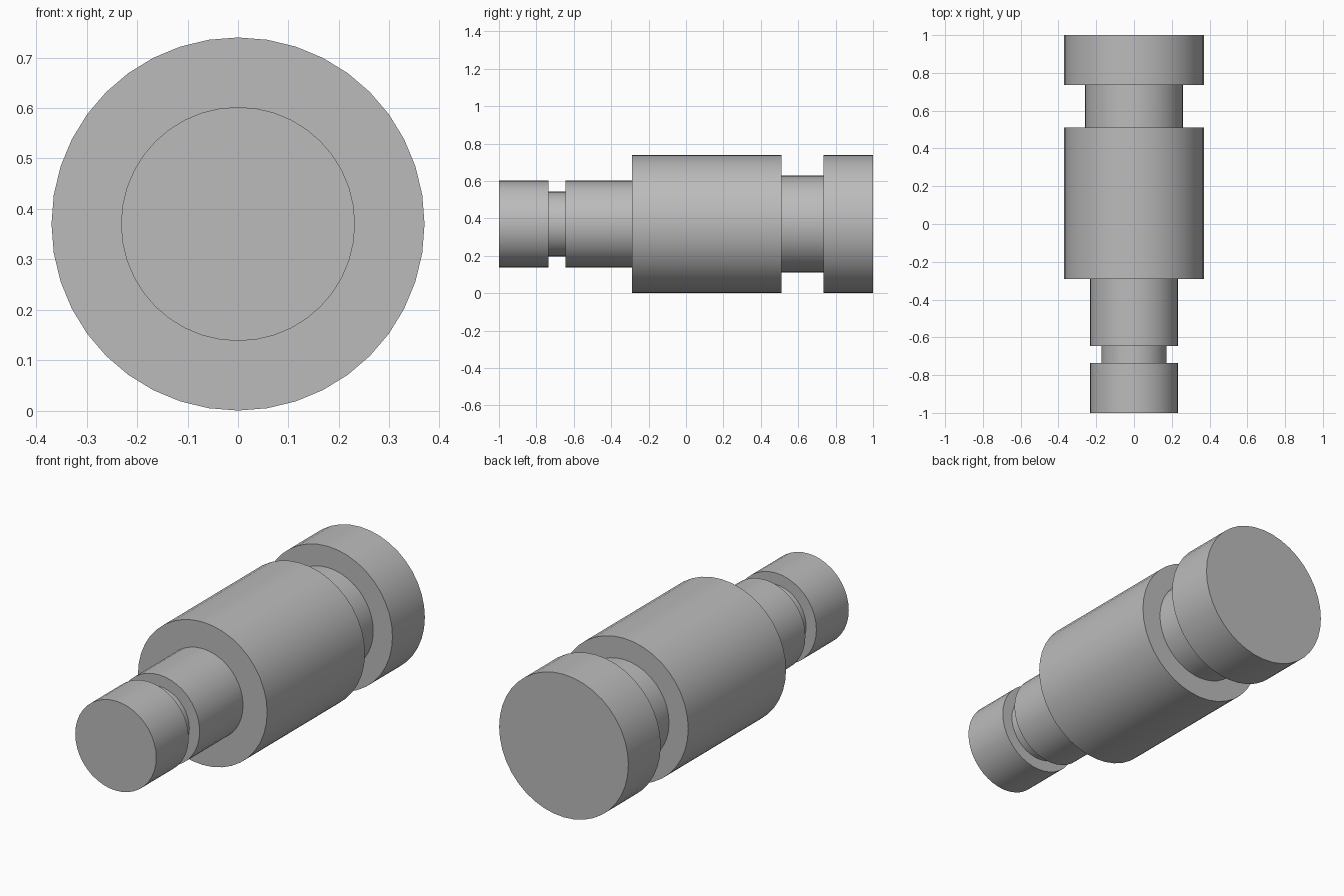
import bpy, bmesh, math
from mathutils import Matrix, Vector

cube = bpy.data.objects.get("Cube")
if cube:
    bpy.data.objects.remove(cube, do_unlink=True)

SIDES = 40
BODY, NECK, GROOVE, COLLAR = 0.37, 0.232, 0.173, 0.26

# Plain steel grey
steel = bpy.data.materials.new("steel_grey")
steel.use_nodes = True
grey = (0.5, 0.5, 0.5, 1)
steel.diffuse_color = grey
steel.node_tree.nodes["Principled BSDF"].inputs["Base Color"].default_value = grey

# Sections from front to back: radius, start, end
sections = [
    (NECK, -1.0, -0.735),     # front knob
    (GROOVE, -0.735, -0.645), # narrow groove
    (NECK, -0.645, -0.29),    # front shaft
    (BODY, -0.29, 0.51),      # main barrel
    (COLLAR, 0.51, 0.735),    # rear groove
    (BODY, 0.735, 1.0),       # rear flange
]
profile = [(0, -1.0)]
for radius, start, end in sections:
    profile += [(radius, start), (radius, end)]
profile.append((0, 1.0))

# Lathe the stepped profile around the lengthwise axis
bm = bmesh.new()
verts = [bm.verts.new((0, y, r)) for r, y in profile]
edges = [bm.edges.new(pair) for pair in zip(verts, verts[1:])]
bmesh.ops.spin(bm, geom=verts + edges, cent=(0, 0, 0), axis=(0, 1, 0),
               angle=math.tau, steps=SIDES, use_merge=True)
bmesh.ops.remove_doubles(bm, verts=bm.verts, dist=0.0001)
bmesh.ops.recalc_face_normals(bm, faces=bm.faces)
bmesh.ops.transform(bm, matrix=Matrix.Translation(Vector((0, 0, BODY))), verts=bm.verts)

mesh = bpy.data.meshes.new("stepped_shaft")
bm.to_mesh(mesh)
bm.free()
mesh.materials.append(steel)
shaft = bpy.data.objects.new("stepped_shaft", mesh)
bpy.context.collection.objects.link(shaft)

# Smooth round walls, crisp steps
bpy.context.view_layer.objects.active = shaft
shaft.select_set(True)
bpy.ops.object.shade_smooth_by_angle(angle=math.radians(30))
